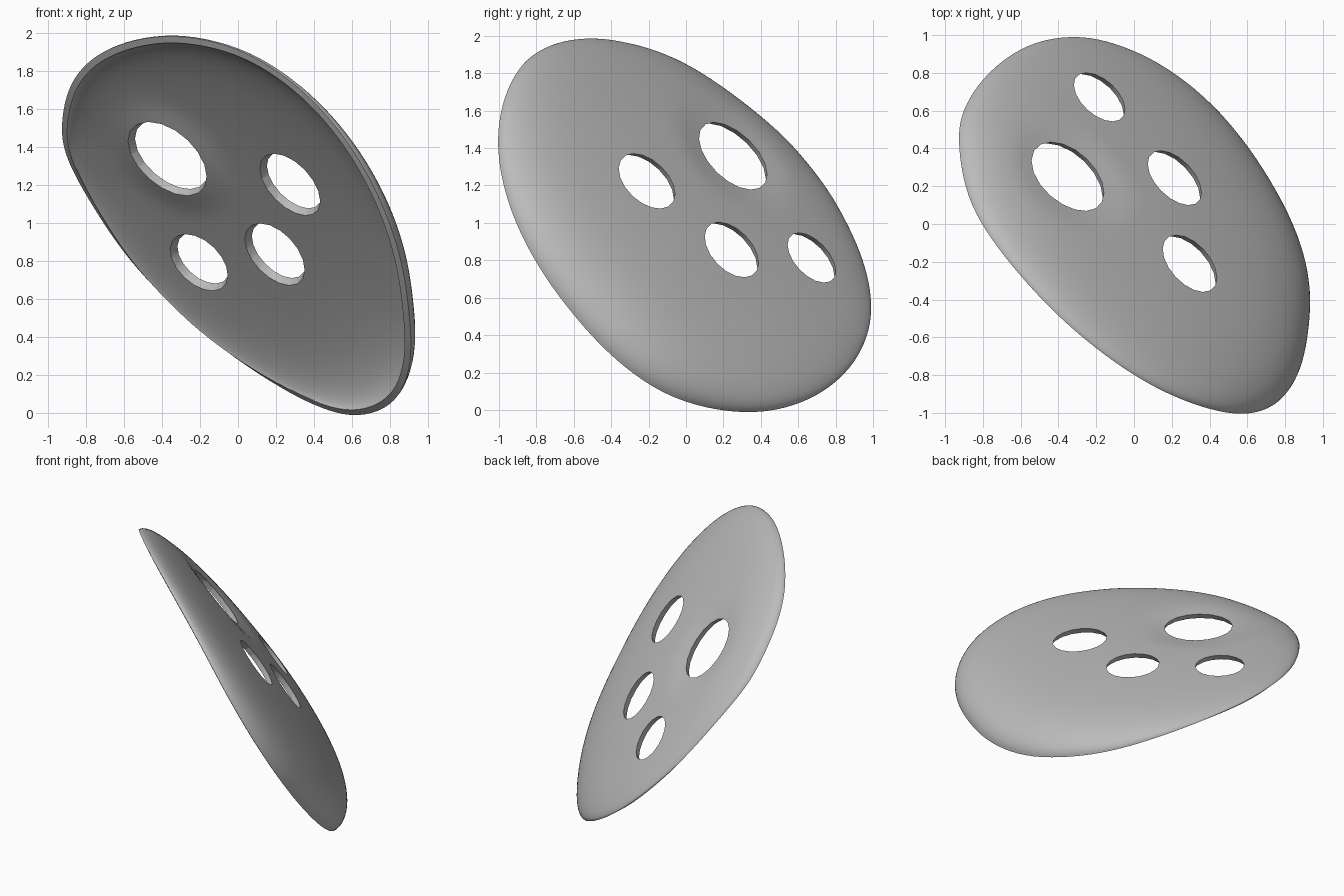
import bpy, bmesh, math
from mathutils import Vector

if "Cube" in bpy.data.objects:
    bpy.data.objects.remove(bpy.data.objects["Cube"], do_unlink=True)

AXIS = Vector((1, 1, 1)).normalized()      # direction the domed side faces
THICK = 0.038
RINGS, STEPS = 28, 6

# outer edge of the shell
RIM = [Vector(p) for p in (
    (-.93, .44, 1.51), (-.88, .14, 1.74), (-.72, -.13, 1.9), (-.46, -.43, 1.98),
    (-.2, -.66, 1.97), (.08, -.85, 1.88), (.36, -.97, 1.68), (.59, -1.01, 1.41),
    (.76, -.95, 1.1), (.86, -.81, .8), (.9, -.62, .53), (.91, -.38, .27),
    (.83, -.07, .06), (.63, .32, -.02), (.4, .63, .04), (.13, .85, .19),
    (-.15, .97, .39), (-.38, .99, .6), (-.6, .93, .84), (-.79, .78, 1.13),
    (-.9, .61, 1.34))]

# hole centre on the domed side and radius there
HOLES = [((-.35, .245, 1.35), .23), ((.29, -.21, 1.22), .183),
         ((.21, .24, .855), .18), ((-.185, .665, .81), .166)]
BIG_HOLE = Vector(HOLES[0][0])


def smooth_loop(pts, steps):
    """Closed Catmull-Rom curve through the points, softened a little."""
    out, n = [], len(pts)
    for i in range(n):
        a, b, c, d = (pts[(i + k) % n] for k in (-1, 0, 1, 2))
        for s in range(steps):
            t = s / steps
            out.append(0.5 * (2 * b + (c - a) * t + (2 * a - 5 * b + 4 * c - d) * t ** 2
                              + (3 * b - a - 3 * c + d) * t ** 3))
    for _ in range(8):
        out = [(out[i - 1] + 2 * p + out[(i + 1) % len(out)]) / 4 for i, p in enumerate(out)]
    return out


def flat(p):
    return p - AXIS * p.dot(AXIS)


# domed sheet: rings growing from the crown to a rolled-over rim
rim = smooth_loop(RIM, STEPS)
centre = sum((flat(p) for p in RIM), Vector()) / len(RIM)
crown = 1.325 / math.sqrt(3)


def surface_point(edge, r):
    drop = 0.38 * r ** 2 + 0.62 * (1 - math.sqrt(max(0, 1 - r ** 7)))
    p = centre.lerp(flat(edge), r)
    h = crown + (edge.dot(AXIS) - crown) * drop
    dip = 0.03 * math.exp(-((p - flat(BIG_HOLE)).length / 0.3) ** 4) * (1 - r ** 4)
    return p + AXIS * (h - dip)


bm = bmesh.new()
top = bm.verts.new(surface_point(rim[0], 0))
rings = [[bm.verts.new(surface_point(e, math.sin(math.pi / 2 * k / RINGS))) for e in rim]
         for k in range(1, RINGS + 1)]
n = len(rim)
for i in range(n):
    j = (i + 1) % n
    bm.faces.new((top, rings[0][i], rings[0][j]))
    for a, b in zip(rings, rings[1:]):
        bm.faces.new((a[i], b[i], b[j], a[j]))
bmesh.ops.recalc_face_normals(bm, faces=bm.faces)
if sum((f.normal for f in bm.faces), Vector()).dot(AXIS) < 0:
    bmesh.ops.reverse_faces(bm, faces=bm.faces)
mesh = bpy.data.meshes.new("domed_shell")
bm.to_mesh(mesh)
bm.free()
shell = bpy.data.objects.new("domed_shell", mesh)
bpy.context.collection.objects.link(shell)

# wall thickness
solid = shell.modifiers.new("wall", "SOLIDIFY")
solid.thickness = THICK
solid.offset = -1

# round holes, flared towards the hollow side
cutters = []
for pos, radius in HOLES:
    bpy.ops.mesh.primitive_cone_add(vertices=18, radius1=radius + 0.06, radius2=radius - 0.06,
                                    depth=0.24, location=pos,
                                    rotation=AXIS.to_track_quat('Z', 'Y').to_euler())
    cutter = bpy.context.object
    cutter.name = "hole_cutter"
    cutter.hide_render = True
    cutters.append(cutter)
    cut = shell.modifiers.new("hole", "BOOLEAN")
    cut.operation = 'DIFFERENCE'
    cut.solver = 'EXACT'
    cut.object = cutter

# bake the modifiers and drop the cutters
bpy.ops.object.select_all(action='DESELECT')
bpy.context.view_layer.objects.active = shell
shell.select_set(True)
for name in [m.name for m in shell.modifiers]:
    bpy.ops.object.modifier_apply(modifier=name)
for cutter in cutters:
    bpy.data.objects.remove(cutter, do_unlink=True)
bpy.ops.object.shade_smooth_by_angle(angle=math.radians(35))

# plain grey
grey = bpy.data.materials.new("plain_grey")
grey.use_nodes = True
colour = (0.5, 0.5, 0.5, 1)
grey.diffuse_color = colour
grey.node_tree.nodes["Principled BSDF"].inputs["Base Color"].default_value = colour
shell.data.materials.clear()
shell.data.materials.append(grey)
